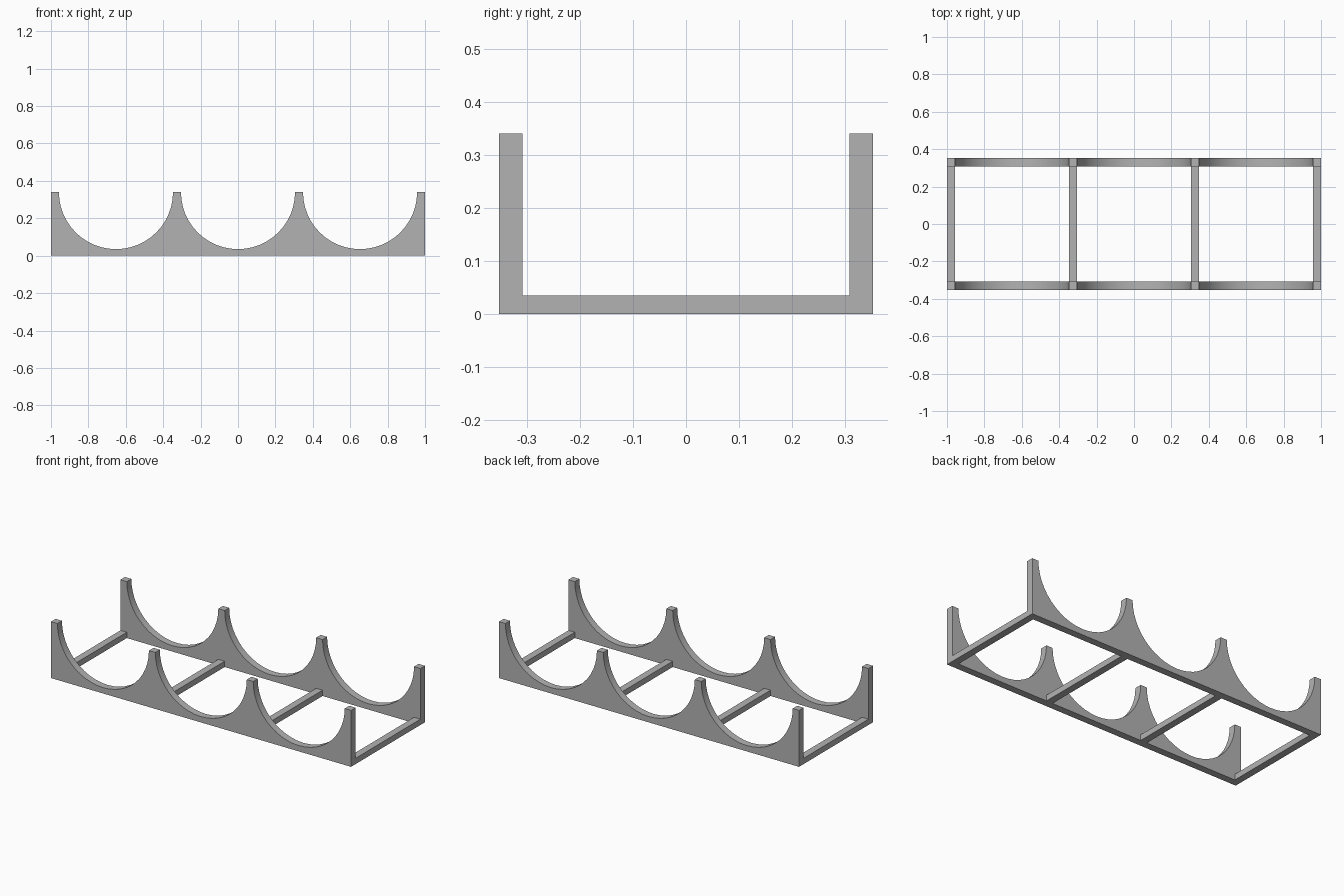
import bpy, bmesh, math

cube = bpy.data.objects.get("Cube")
if cube:
    bpy.data.objects.remove(cube, do_unlink=True)

RADIUS, POST, TOP, BASE = 0.305, 0.0425, 0.34, 0.035
OUTER, INNER = 0.352, 0.3086
PITCH = 2 * RADIUS + POST
SEGMENTS = 24

grey = bpy.data.materials.new("plain_grey")
grey.use_nodes = True
colour = (0.45, 0.45, 0.45, 1)
grey.diffuse_color = colour
grey.node_tree.nodes["Principled BSDF"].inputs["Base Color"].default_value = colour


def extruded(name, outline, y0, y1):
    """Extrude an x-z outline from y0 to y1."""
    bm = bmesh.new()
    face = bm.faces.new([bm.verts.new((x, y0, z)) for x, z in outline])
    geom = bmesh.ops.extrude_face_region(bm, geom=[face])["geom"]
    moved = [v for v in geom if isinstance(v, bmesh.types.BMVert)]
    bmesh.ops.translate(bm, verts=moved, vec=(0, y1 - y0, 0))
    bmesh.ops.recalc_face_normals(bm, faces=bm.faces)
    mesh = bpy.data.meshes.new(name)
    bm.to_mesh(mesh)
    bm.free()
    mesh.materials.append(grey)
    obj = bpy.data.objects.new(name, mesh)
    bpy.context.collection.objects.link(obj)
    return obj


# Scalloped side rails: three half-round cradles between flat-topped posts
outline = [(-1, 0), (-1, TOP)]
for i in (-1, 0, 1):
    for s in range(SEGMENTS + 1):
        a = math.pi * (1 + s / SEGMENTS)
        outline.append((i * PITCH + RADIUS * math.cos(a), TOP + RADIUS * math.sin(a)))
outline += [(1, TOP), (1, 0)]

for name, y0, y1 in (("front_rail", -OUTER, -INNER), ("back_rail", INNER, OUTER)):
    rail = extruded(name, outline, y0, y1)
    bpy.ops.object.select_all(action="DESELECT")
    rail.select_set(True)
    bpy.context.view_layer.objects.active = rail
    bpy.ops.object.shade_smooth_by_angle(angle=math.radians(30))

# Low cross bars joining the rails under each post
for i in range(4):
    x = -1 + i * PITCH
    extruded(f"cross_bar_{i + 1}",
             [(x, 0), (x, BASE), (x + POST, BASE), (x + POST, 0)], -INNER, INNER)
